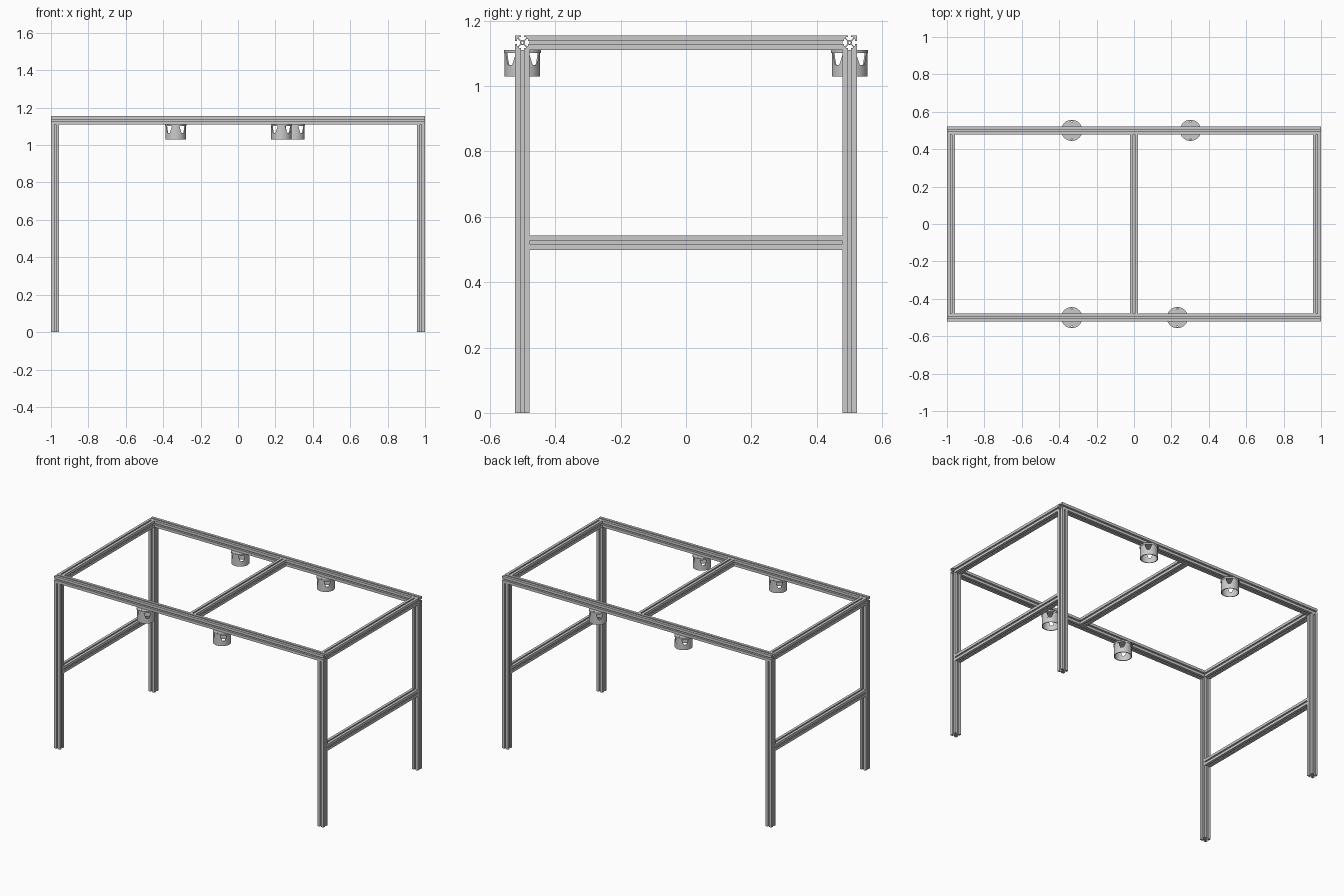
import bpy, bmesh
from math import sin, cos, pi, radians

if "Cube" in bpy.data.objects:
    bpy.data.objects.remove(bpy.data.objects["Cube"])

S = 0.022 / 20        # half profile width = 20 profile units
TOP = 1.155
RAIL_Z = TOP - 0.022
UNDER = TOP - 0.044


def circle(r, n, cx=0, cy=0):
    return [(cx + r * cos(2 * pi * i / n), cy + r * sin(2 * pi * i / n)) for i in range(n)]


def prism_mesh(name, loops, length):
    """Extrude 2D loops (first outer, others holes) along z, centred."""
    cu = bpy.data.curves.new(name, 'CURVE')
    cu.dimensions = '2D'
    cu.fill_mode = 'BOTH'
    cu.extrude = length / 2
    for pts in loops:
        sp = cu.splines.new('POLY')
        sp.points.add(len(pts) - 1)
        for p, (x, y) in zip(sp.points, pts):
            p.co = (x, y, 0, 1)
        sp.use_cyclic_u = True
    tmp = bpy.data.objects.new(name, cu)
    me = bpy.data.meshes.new_from_object(tmp)
    bpy.data.objects.remove(tmp)
    bm = bmesh.new()
    bm.from_mesh(me)
    bmesh.ops.remove_doubles(bm, verts=bm.verts, dist=1e-5)
    bmesh.ops.recalc_face_normals(bm, faces=bm.faces)
    for f in bm.faces:
        f.smooth = False
    bm.to_mesh(me)
    bm.free()
    me.name = name
    return me


def place(name, me, loc, rot=(0, 0, 0)):
    ob = bpy.data.objects.new(name, me)
    ob.location = loc
    ob.rotation_euler = rot
    bpy.context.collection.objects.link(ob)
    return ob


# T-slot cross-section: one side, rotated four times, plus centre bore
side = [(20, -20), (20, -4), (15.5, -4), (15.5, -10), (12.5, -10), (7, -4.5),
        (7, 4.5), (12.5, 10), (15.5, 10), (15.5, 4), (20, 4)]
outline = []
for k in range(4):
    c, s = [(1, 0), (0, 1), (-1, 0), (0, -1)][k]
    outline += [((x * c - y * s) * S, (x * s + y * c) * S) for x, y in side]
section = [outline, circle(3.4 * S, 16)]

long_rail = prism_mesh("long_rail", section, 2.0)
cross_rail = prism_mesh("cross_rail", section, 0.957)
leg = prism_mesh("leg", section, UNDER)

along_x, along_y = (0, pi / 2, 0), (pi / 2, 0, 0)
YR, XR = 0.5005, 0.978

# Frame
for yn, y in (("front", -YR), ("back", YR)):
    place(yn + "_top_rail", long_rail, (0, y, RAIL_Z), along_x)
    for xn, x in (("left", -XR), ("right", XR)):
        place(f"{yn}_{xn}_leg", leg, (x, y, UNDER / 2))
for xn, x in (("left", -XR), ("middle", 0), ("right", XR)):
    place(xn + "_top_cross_rail", cross_rail, (x, 0, RAIL_Z), along_y)
    if x:
        place(xn + "_lower_cross_rail", cross_rail, (x, 0, 0.521), along_y)

# Hanging cup holder parts: drilled plate, open ring, four tapering posts
R = 0.0545
plate = prism_mesh("holder_plate",
                   [circle(0.0565, 48)] + [circle(0.004, 12, 0, s * 0.047) for s in (-1, 1)], 0.010)
ring = prism_mesh("holder_ring", [circle(R, 48), circle(R - 0.005, 48)], 0.034)


def post_mesh():
    bm = bmesh.new()
    n, layers = 8, []
    for z, half in ((1.064, 36), (1.085, 27), (1.102, 22)):
        for r in (R, R - 0.005):
            layers.append([bm.verts.new((r * cos(a), r * sin(a), z)) for a in
                           [radians(half) * (2 * i / n - 1) for i in range(n + 1)]])
    # walk around the layers: outside up, inside down
    order = [layers[0], layers[2], layers[4], layers[5], layers[3], layers[1]]
    for j in range(6):
        a, b = order[j], order[(j + 1) % 6]
        for i in range(n):
            bm.faces.new((a[i], a[i + 1], b[i + 1], b[i]))
    for i in (0, n):
        for k in (0, 2):
            bm.faces.new((layers[k][i], layers[k + 1][i], layers[k + 3][i], layers[k + 2][i]))
    bmesh.ops.recalc_face_normals(bm, faces=bm.faces)
    me = bpy.data.meshes.new("holder_post")
    bm.to_mesh(me)
    bm.free()
    return me


post = post_mesh()
bpy.ops.object.select_all(action='DESELECT')
round_parts = []
for i, (x, y) in enumerate([(-0.333, -YR), (0.232, -YR), (-0.333, YR), (0.302, YR)], 1):
    round_parts.append(place(f"holder_{i}_plate", plate, (x, y, UNDER - 0.005)))
    round_parts.append(place(f"holder_{i}_ring", ring, (x, y, 1.047)))
    for k in range(4):
        round_parts.append(place(f"holder_{i}_post_{k + 1}", post, (x, y, 0), (0, 0, k * pi / 2)))

# Smooth the round parts once per shared mesh
for ob in round_parts[:3]:
    ob.select_set(True)
bpy.context.view_layer.objects.active = round_parts[0]
bpy.ops.object.shade_smooth_by_angle(angle=radians(30))
